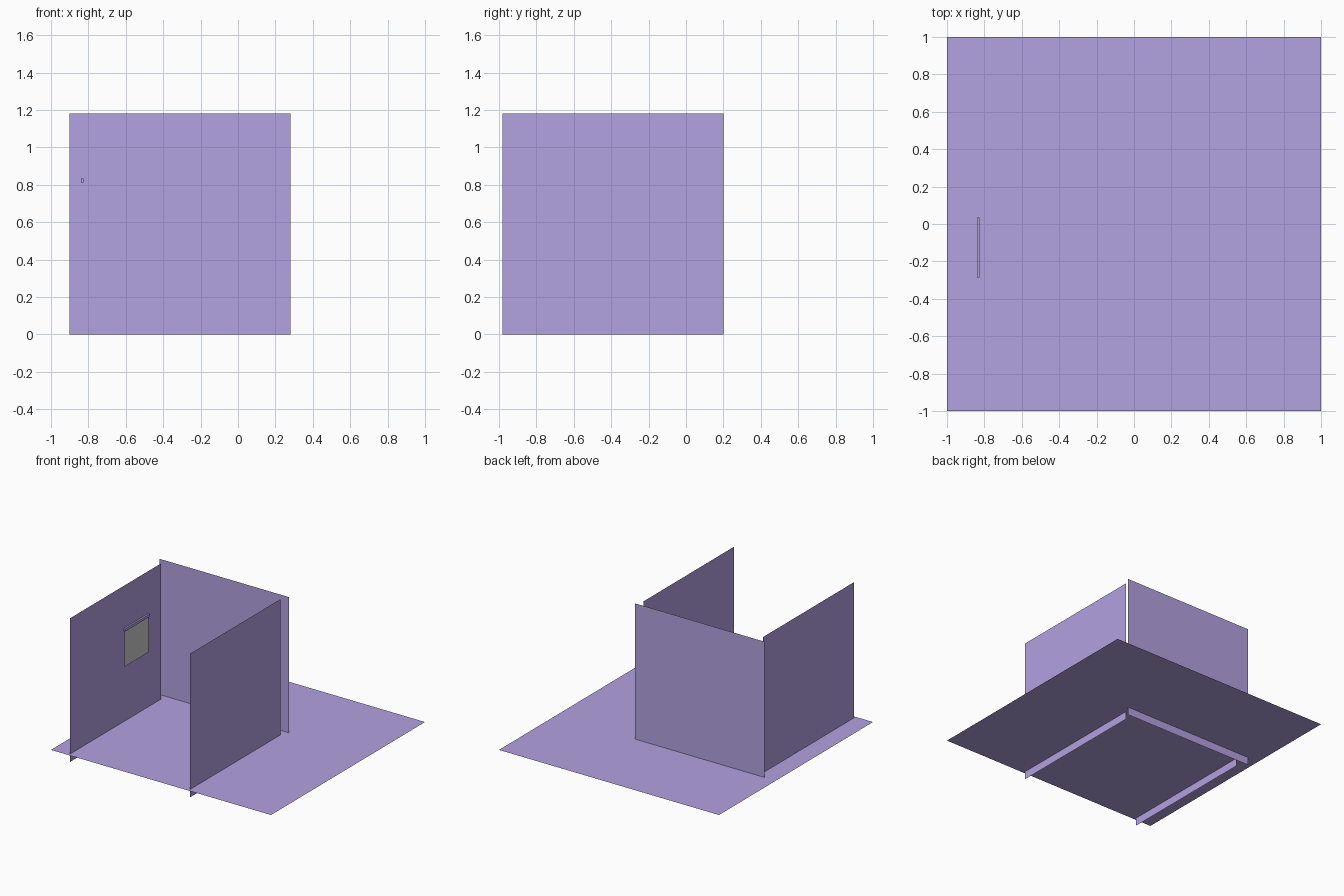
import bpy
from mathutils import Vector

if "Cube" in bpy.data.objects:
    bpy.data.objects.remove(bpy.data.objects["Cube"])

purple = bpy.data.materials.new("purple")
purple.diffuse_color = (0.45, 0.36, 0.75, 1)
purple.use_nodes = True
purple.node_tree.nodes["Principled BSDF"].inputs["Base Color"].default_value = purple.diffuse_color


def quad(name, origin, u, v, mat=None):
    """Single flat sheet spanned by two edge vectors."""
    o, u, v = Vector(origin), Vector(u), Vector(v)
    me = bpy.data.meshes.new(name)
    me.from_pydata([o, o + u, o + u + v, o + v], [], [(0, 1, 2, 3)])
    ob = bpy.data.objects.new(name, me)
    bpy.context.collection.objects.link(ob)
    if mat:
        me.materials.append(mat)
    return ob


W = 1.18       # side of each square wall
# floor sheet, slightly above the wall bottoms
quad("floor", (-1, -1, 0.065), (2, 0, 0), (0, 2, 0), purple)

# three square wall sheets
for name, x in (("left_wall", -0.842), ("right_wall", 0.248)):
    quad(name, (x, -0.98, 0), (0, W, 0), (0, 0, W), purple)
quad("back_wall", (-0.90, 0.263, 0), (W, 0, 0), (0, 0, W), purple)

# blind hanging on the left wall, with its top rail
quad("blind_sheet", (-0.832, -0.285, 0.52), (0, 0.31, 0), (0, 0, 0.295))
bpy.ops.mesh.primitive_cube_add(size=1, location=(-0.832, -0.126, 0.823))
rail = bpy.context.object
rail.name = "blind_rail"
rail.scale = (0.014, 0.32, 0.022)
rail.data.materials.append(purple)
